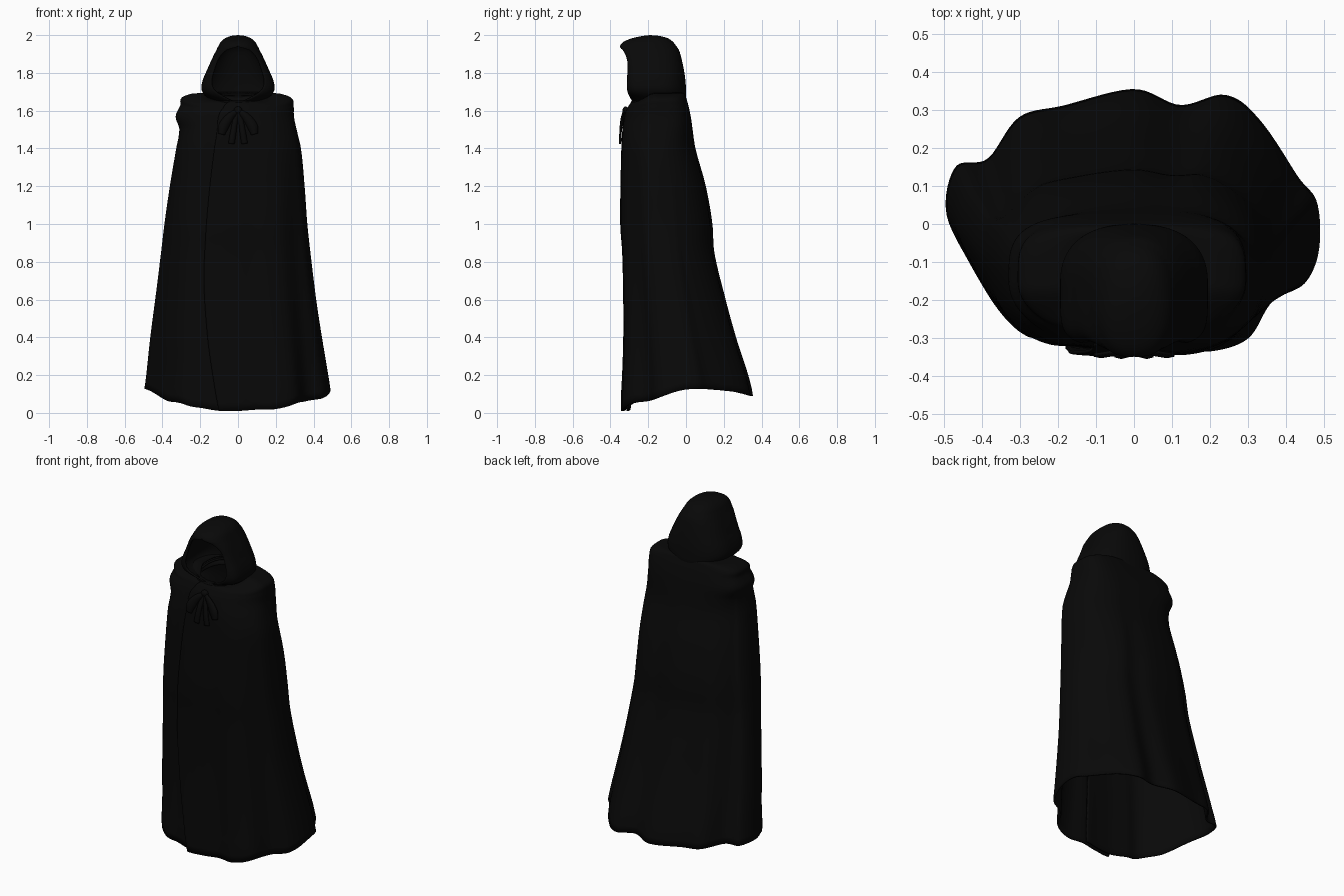
import bpy, bmesh, math
from mathutils import Vector

if "Cube" in bpy.data.objects:
    bpy.data.objects.remove(bpy.data.objects["Cube"])

black = bpy.data.materials.new("black cloth")
black.diffuse_color = (0.0025, 0.0025, 0.0025, 1)
black.use_nodes = True
black.node_tree.nodes["Principled BSDF"].inputs["Base Color"].default_value = black.diffuse_color


def lookup(table, z):
    """Smoothly interpolate the columns of a table keyed by its first column."""
    if z <= table[0][0]:
        return table[0][1:]
    if z >= table[-1][0]:
        return table[-1][1:]
    k = next(i for i in range(len(table) - 1) if table[i + 1][0] >= z)

    def slope(i, c):
        a, b = table[max(i - 1, 0)], table[min(i + 1, len(table) - 1)]
        return (b[c] - a[c]) / (b[0] - a[0])
    p, q = table[k], table[k + 1]
    h = q[0] - p[0]
    t = (z - p[0]) / h
    return [(2*t**3 - 3*t*t + 1) * p[c] + (t**3 - 2*t*t + t) * h * slope(k, c)
            + (3*t*t - 2*t**3) * q[c] + (t**3 - t*t) * h * slope(k + 1, c)
            for c in range(1, len(p))]


def smoothstep(a, b, v):
    t = min(max((v - a) / (b - a), 0), 1)
    return t * t * (3 - 2 * t)


def superellipse(angle, front, back):
    """Unit outline with its own squareness at the front and the back."""
    c, s = math.cos(angle), math.sin(angle)
    power = front if s < 0 else back
    r = (abs(c) ** power + abs(s) ** power) ** (-1 / power)
    return r * c, r * s


def cloth(name, rows, thickness, offset=-1):
    """Skin a grid of points and give it thickness."""
    bm = bmesh.new()
    grid = [[bm.verts.new(p) for p in row] for row in rows]
    for a, b in zip(grid, grid[1:]):
        for i in range(len(a) - 1):
            bm.faces.new((a[i], a[i + 1], b[i + 1], b[i]))
    bmesh.ops.remove_doubles(bm, verts=bm.verts, dist=0.0004)
    for f in bm.faces:
        f.smooth = True
    mesh = bpy.data.meshes.new(name)
    bm.to_mesh(mesh)
    bm.free()
    mesh.materials.append(black)
    ob = bpy.data.objects.new(name, mesh)
    bpy.context.collection.objects.link(ob)
    mod = ob.modifiers.new("thickness", "SOLIDIFY")
    mod.thickness, mod.offset = thickness, offset
    return ob


# Cloak body: rippled hem outline, seen from above, starting at the front flap
HEM = [(-.10, -.350), (0, -.345), (.10, -.335), (.20, -.345), (.30, -.31), (.36, -.21),
       (.45, -.16), (.49, -.06), (.485, .06), (.43, .13), (.33, .28), (.24, .345),
       (.12, .315), (0, .36), (-.18, .315), (-.30, .285), (-.38, .175), (-.47, .155),
       (-.495, .03), (-.425, -.11), (-.36, -.22), (-.285, -.32), (-.20, -.335)]
N = len(HEM)
# height, left width, right width, front y, back y
BODY = [(.10, .493, .49, -.345, .355), (.2, .48, .475, -.34, .33), (.4, .46, .442, -.335, .265),
        (.6, .435, .412, -.335, .21), (.85, .405, .382, -.34, .15), (1.0, .388, .366, -.35, .14),
        (1.2, .36, .352, -.348, .105), (1.4, .327, .333, -.343, .05), (1.5, .31, .31, -.337, .035),
        (1.57, .33, .296, -.325, .025), (1.63, .305, .294, -.31, .012), (1.67, .297, .28, -.30, 0),
        (1.695, .22, .20, -.285, -.01), (1.70, .12, .12, -.27, -.02)]
HEM_HEIGHT = [(-.35, .008), (-.3, .03), (-.2, .065), (0, .125), (.25, .115), (.36, .09)]
FLAP = [(0, 0), (.4, -.7), (.8, -1.1), (1.5, -.7), (1.7, 0)]


def hem_point(u):
    i = math.floor(u)
    t = u - i
    a, b, c, d = (Vector(HEM[(i + k) % N]) for k in (-1, 0, 1, 2))
    return 0.5 * (2*b + (c - a)*t + (2*a - 5*b + 4*c - d)*t*t + (3*b - a - 3*c + d)*t**3)


def body_point(row_z, s):
    u0 = lookup(FLAP, row_z)[0]
    u = u0 + (N + 2 - u0) * s
    hem = hem_point(u)
    lift = lookup(HEM_HEIGHT, hem.y)[0] + .25 * hem.x ** 2 * smoothstep(-.2, -.33, hem.y)
    z = row_z + lift * max(0, 1 - row_z / 1.2)
    xl, xr, yf, yb = lookup(BODY, z)
    nx, ny = hem.x / .49, (hem.y - .0025) / .3575
    # shoulders are square behind and sloped in front
    shoulder = smoothstep(1.4, 1.6, z)
    bx, by = superellipse(math.atan2(ny, nx), 2.7 - .6 * shoulder, 2.5 + 1.3 * shoulder)
    w = max(0, 1 - z / 1.6)
    x, y = bx + (nx - bx) * w, by + (ny - by) * w
    # the flap laps outside, the far edge tucks inside
    k = 1.012 - .012 * smoothstep(0, 1, u - u0) - .07 * smoothstep(N - 3, N - 1.2, u)
    x, y = x * k, y * k
    drop = .045 * smoothstep(1.58, 1.7, z) * smoothstep(-.1, -.9, y)
    return (x * (xl if x < 0 else xr), (yf + yb) / 2 + y * (yb - yf) / 2, z - drop)


heights = [i * 1.5 / 36 for i in range(37)] + [1.5 + .2 * i / 20 for i in range(1, 21)]
cloth("cloak_body", [[body_point(z, i / 180) for i in range(181)] for z in heights], .009)

# Hood: height, half width, front y, back y, half width of face opening
HOOD = [(1.645, .12, -.285, -.01, .02), (1.67, .165, -.30, 0, .075), (1.71, .193, -.315, 0, .125),
        (1.76, .187, -.32, -.003, .138), (1.82, .162, -.318, -.012, .125),
        (1.88, .135, -.322, -.025, .10), (1.92, .115, -.34, -.037, .06), (1.94, .105, -.35, -.05, 0),
        (1.965, .09, -.33, -.07, 0), (1.985, .065, -.28, -.10, 0), (1.997, .03, -.22, -.15, 0),
        (2.0, .0, -.19, -.19, 0)]


def hood_row(z):
    w, f, b, opening = lookup(HOOD, z)
    w, opening = max(w, 0), max(opening, 0)
    front = 2.4 + 2.8 * smoothstep(1.65, 1.7, z) * smoothstep(1.95, 1.87, z)
    # find the rim angle whose x matches the face opening
    rim = 0
    while rim < 1.4 and superellipse(rim - math.pi / 2, front, 2.4)[0] * w < opening:
        rim += .005
    if opening < .002:
        rim = 0
    row = []
    for i in range(97):
        a = -math.pi / 2 + rim + (2 * math.pi - 2 * rim) * i / 96
        x, y = superellipse(a, front, 2.4)
        row.append((x * w, (f + b) / 2 + y * (b - f) / 2, z))
    return row


hood_z = [1.645 + .275 * i / 24 for i in range(24)] + [1.92 + .08 * math.sin(i * math.pi / 32)
                                                     for i in range(17)]
cloth("hood", [hood_row(z) for z in hood_z], .009)


# Neck tie: drooping bow loops and tails, each a ribbon of x, y, z, half width
def ribbon(name, path):
    table = [(i, *p) for i, p in enumerate(path)]
    rows = []
    for i in range(21):
        t = i * (len(path) - 1) / 20
        x, y, z, h = lookup(table, t)
        x2, _, z2, _ = lookup(table, t + .05)
        x1, _, z1, _ = lookup(table, t - .05)
        n = Vector((z2 - z1, 0, x1 - x2)).normalized() * h
        c = Vector((x, y, z))
        rows.append([c - n, c + Vector((0, -.004, 0)), c + n])
    cloth(name, rows, .008, 0)


for side, label in ((-1, "left"), (1, "right")):
    ribbon("bow_loop_" + label, [(0, -.32, 1.60, .010), (side * .04, -.335, 1.57, .020),
                                 (side * .075, -.343, 1.52, .027), (side * .088, -.345, 1.475, .018)])
    ribbon("bow_tail_" + label, [(0, -.318, 1.60, .010), (side * .016, -.335, 1.54, .013),
                                 (side * .026, -.345, 1.48, .015), (side * .035, -.347, 1.425, .016)])

bpy.ops.mesh.primitive_uv_sphere_add(segments=20, ring_count=12, radius=1, location=(0, -.32, 1.602))
knot = bpy.context.object
knot.name = "bow_knot"
knot.scale = (.022, .016, .02)
knot.data.materials.append(black)
bpy.ops.object.shade_smooth()

# Neck cord gathering the hood onto the shoulders
cord = bpy.data.curves.new("neck_cord", "CURVE")
cord.dimensions = "3D"
cord.bevel_depth = .006
spline = cord.splines.new("POLY")
spline.points.add(47)
spline.use_cyclic_u = True
for i, p in enumerate(spline.points):
    x, y = superellipse(i * math.tau / 48, 2.4, 2.4)
    p.co = (x * .13, -.15 + y * .135, 1.665 + .02 * y, 1)
cord.materials.append(black)
bpy.context.collection.objects.link(bpy.data.objects.new("neck_cord", cord))
